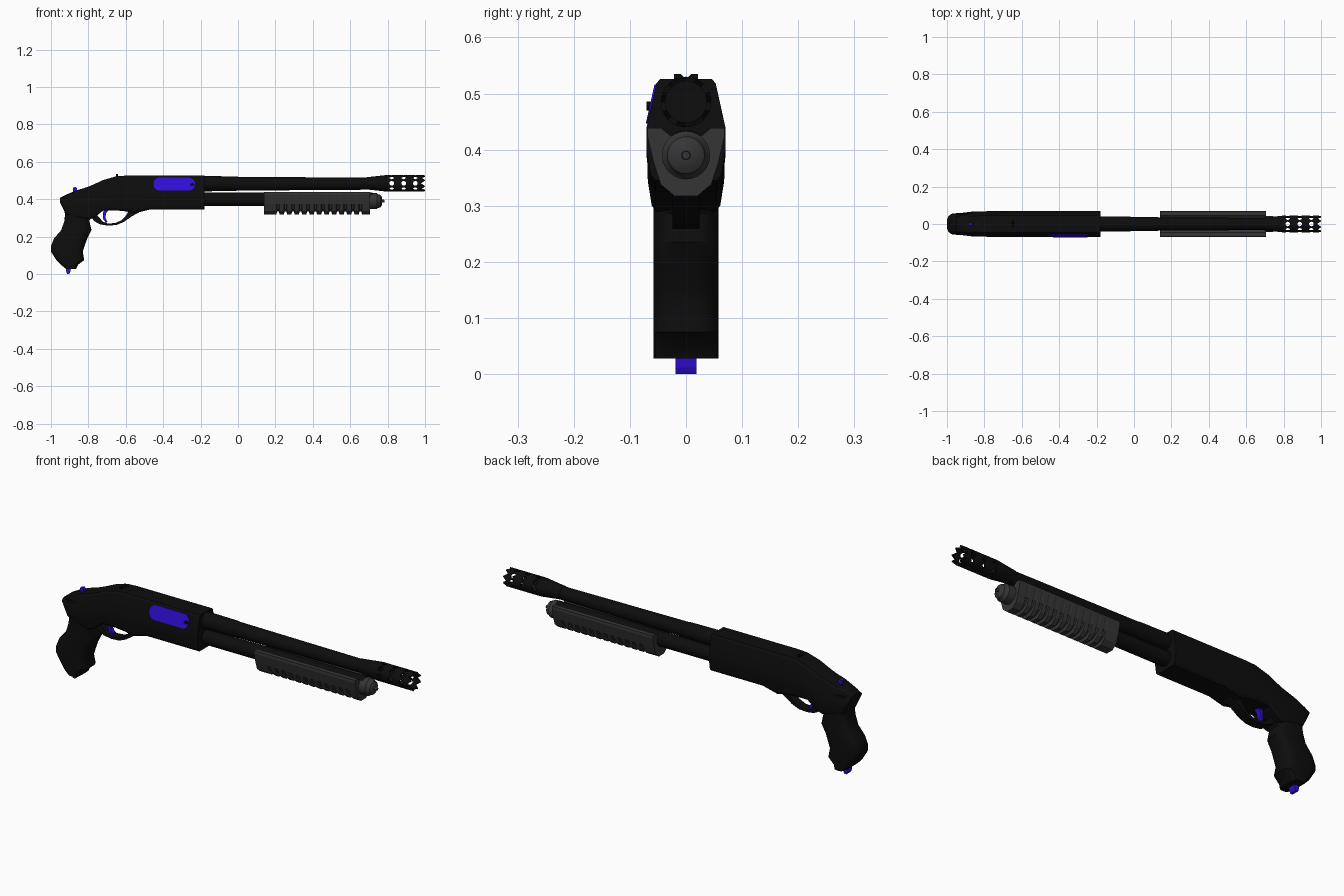
import bpy, bmesh, math
from mathutils import Matrix, Vector

if "Cube" in bpy.data.objects:
    bpy.data.objects.remove(bpy.data.objects["Cube"])


def material(name, rgb):
    m = bpy.data.materials.new(name)
    m.diffuse_color = (*rgb, 1)
    m.use_nodes = True
    m.node_tree.nodes["Principled BSDF"].inputs["Base Color"].default_value = m.diffuse_color
    return m


BLACK = material("matte black", (0.004, 0.004, 0.004))
GREY = material("dark grey", (0.036, 0.036, 0.036))
BLUE = material("violet blue", (0.032, 0.004, 0.68))


def finish(name, bm, mat, smooth=None):
    bmesh.ops.recalc_face_normals(bm, faces=bm.faces)
    me = bpy.data.meshes.new(name)
    bm.to_mesh(me)
    bm.free()
    ob = bpy.data.objects.new(name, me)
    bpy.context.collection.objects.link(ob)
    me.materials.append(mat)
    if smooth:
        bpy.ops.object.select_all(action='DESELECT')
        ob.select_set(True)
        bpy.context.view_layer.objects.active = ob
        bpy.ops.object.shade_smooth_by_angle(angle=math.radians(smooth))
    return ob


def loft(name, rings, mat, smooth=None, closed=False):
    """Skin a list of equal-length closed rings; cap the ends or join them."""
    bm = bmesh.new()
    vs = [[bm.verts.new(p) for p in r] for r in rings]
    n = len(vs[0])
    pairs = list(zip(vs, vs[1:])) + ([(vs[-1], vs[0])] if closed else [])
    for a, b in pairs:
        for i in range(n):
            j = (i + 1) % n
            bm.faces.new((a[i], a[j], b[j], b[i]))
    if not closed:
        bm.faces.new(vs[0])
        bm.faces.new(vs[-1])
    return finish(name, bm, mat, smooth)


def lathe(name, prof, z, mat, n=32, crown=0):
    """Revolve (x, radius) about a lengthwise axis; crown cuts teeth at x > .99."""
    rings = []
    for x, r in prof:
        ring = []
        for i in range(n):
            a = 2 * math.pi * i / n
            dx = crown * (abs(i % 4 - 2) / 2) if x > 0.99 else 0
            ring.append((x - dx, r * math.cos(a), z + r * math.sin(a)))
        rings.append(ring)
    return loft(name, rings, mat, 30)


def plate(name, pts, y0, y1, mat, smooth=None):
    """Extrude an (x, z) outline across y; y0 / y1 may be functions of z."""
    f = lambda y, z: y(z) if callable(y) else y
    return loft(name, [[(x, f(y, z), z) for x, z in pts] for y in (y0, y1)], mat, smooth)


# Receiver: faceted section lofted along its length, falling to the rear
stations = [(-0.178, .526, .345, 1), (-0.47, .526, .345, 1), (-0.55, .526, .325, 1),
            (-0.60, .526, .335, 1), (-0.65, .523, .34, 1), (-0.72, .503, .34, .99),
            (-0.77, .48, .30, .98), (-0.80, .467, .29, .97), (-0.87, .445, .30, .94),
            (-0.92, .424, .32, .85), (-0.953, .407, .385, .72)]
rings = []
for x, zt, zb, w in stations:
    h = zt - zb
    half = [(.046, zt), (.053, zt - .045 * h), (.07, zb + .53 * h),
            (.07, zb + .30 * h), (.063, zb + .06 * h), (.055, zb)]
    rings.append([(x, y * w, z) for y, z in half] + [(x, -y * w, z) for y, z in half[::-1]])
loft("receiver", rings, BLACK, 25)

# Pistol grip: rounded sections (z, back, front)
grip = [(.41, -.945, -.80), (.37, -.938, -.76), (.32, -.925, -.765), (.285, -.928, -.795),
        (.235, -.945, -.783), (.19, -.984, -.806), (.15, -1.0, -.82), (.12, -1.0, -.83),
        (.075, -.972, -.822), (.05, -.948, -.855), (.028, -.92, -.865)]
rings = []
for z, xb, xf in grip:
    c, r = (xb + xf) / 2, (xf - xb) / 2
    ring = []
    for i in range(16):
        a = 2 * math.pi * (i + .5) / 16
        co, si = math.cos(a), math.sin(a)
        ring.append((c + r * math.copysign(abs(co) ** .6, co) / .99,
                     .058 * math.copysign(min(1, abs(si) ** .6 * 1.05), si), z))
    rings.append(ring)
loft("pistol_grip", rings, BLACK, 35)

# Trigger guard: thin bow below the receiver
path = [(-.785, .305), (-.768, .282), (-.735, .265), (-.695, .259), (-.65, .262),
        (-.61, .279), (-.57, .307), (-.52, .335)]
inner = [(-.76, .32), (-.74, .30), (-.722, .28), (-.695, .27), (-.655, .273),
         (-.62, .289), (-.595, .318), (-.58, .35)]
plate("trigger_guard", path + inner[::-1], -.024, .024, BLACK, 30)

# Trigger blade
plate("trigger", [(-.685, .35), (-.705, .325), (-.709, .30), (-.698, .278),
                  (-.706, .274), (-.722, .295), (-.722, .325), (-.715, .35)],
      -.012, .012, BLUE, 30)

# Bolt in the ejection port: rounded plate lying on the sloped side
oval = []
for i in range(24):
    a = 2 * math.pi * (i + .5) / 24
    cx = -.265 if math.cos(a) > 0 else -.418
    oval.append((cx + .035 * math.cos(a), .481 + .035 * math.sin(a)))
side = lambda z: -(.053 + .017 * (.517 - z) / .077)
plate("ejection_port", oval, lambda z: side(z) + .004, lambda z: side(z) - .003, BLUE)
disc = [(-.245 + .012 * math.cos(i * math.pi / 6), .478 + .008 * math.sin(i * math.pi / 6))
        for i in range(12)]
plate("bolt_handle", disc, -.055, -.07, BLACK, 30)

# Barrel and magazine tube
lathe("barrel", [(-.19, .041), (-.02, .039), (0, .037), (.71, .032)], .483, BLACK)
lathe("magazine_tube", [(-.19, .036), (.72, .036)], .399, BLACK)

# Muzzle brake with toothed crown and rings of vent holes
brake = lathe("muzzle_brake", [(.69, .033), (.72, .036), (.80, .045), (.96, .045), (1, .045),
                               (1, .037), (.96, .037), (.79, .037)], .485, BLACK, 32, .022)
bm = bmesh.new()
for x in (.822, .886, .948):
    for k in range(8):
        turn = Matrix.Rotation(k * math.pi / 4, 4, 'X')
        bmesh.ops.create_cone(bm, cap_ends=True, segments=12, radius1=.0125, radius2=.0125,
                              depth=.026,
                              matrix=Matrix.Translation((x, 0, .485)) @ turn
                              @ Matrix.Translation((0, 0, .046)))
cutter = finish("vent_cutter", bm, BLACK)
cutter.hide_render = True
cutter.hide_viewport = True
mod = brake.modifiers.new("vents", 'BOOLEAN')
mod.operation = 'DIFFERENCE'
mod.solver = 'EXACT'
mod.object = cutter


# Pump fore-end: faceted trough with cross grooves underneath
def pump_ring(x, groove):
    half = [(.028, .425), (.045, .439), (.068, .439), (.069, .425), (.057, .375),
            (.045, .338), (.02, .317)]
    if groove:
        half[4:] = [(.055, .375), (.042, .347), (.018, .333)]
    return [(x, y, z) for y, z in half] + [(x, -y, z) for y, z in half[::-1]]


rings = [pump_ring(.138, False)]
for i in range(12):
    x = .205 + i * .04
    rings += [pump_ring(x, False), pump_ring(x + .004, True),
              pump_ring(x + .014, True), pump_ring(x + .018, False)]
rings.append(pump_ring(.705, False))
loft("pump_fore_end", rings, GREY)

# Magazine cap with stepped nose and stud
lathe("magazine_cap", [(.69, .043), (.742, .043), (.748, .037), (.762, .033), (.769, .022),
                       (.771, .008), (.783, .007)], .390, GREY, 24)

# Notched rear sight, safety button and grip stud
for s in (-1, 1):
    loft("rear_sight", [[(x, s * y, z) for y, z in
                         ((0, .515), (.021, .515), (.021, .535), (.010, .535), (0, .526))]
                        for x in (-.651, -.641)], BLACK)
plate("safety_button", [(-.882, .43), (-.86, .44), (-.86, .458), (-.867, .466), (-.882, .462)],
      -.009, .009, BLUE)
plate("grip_stud", [(-.922, .04), (-.918, .012), (-.914, 0), (-.902, 0), (-.896, .012),
                    (-.892, .04)], -.019, .019, BLUE)
